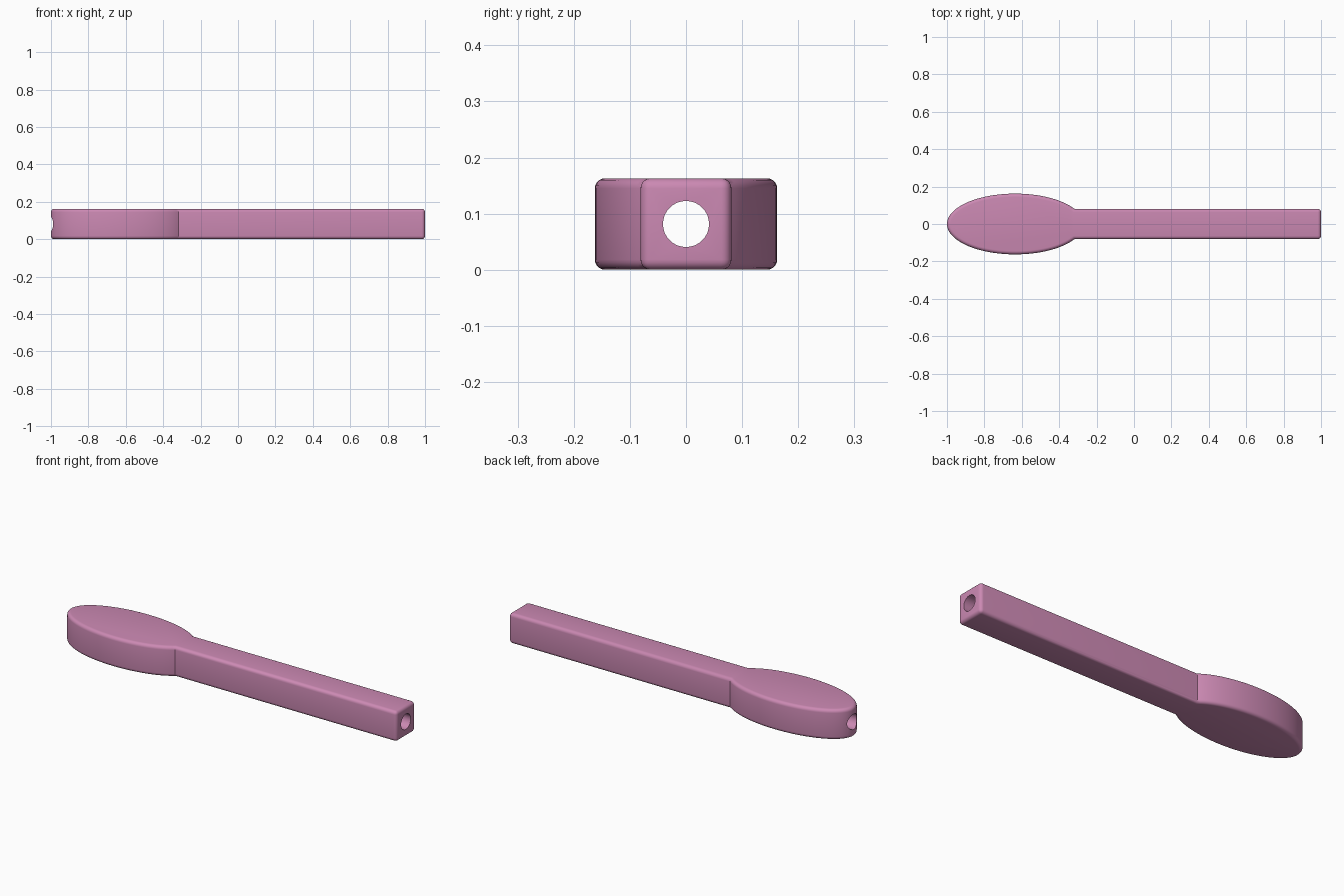
import bpy, bmesh, math

if "Cube" in bpy.data.objects:
    bpy.data.objects.remove(bpy.data.objects["Cube"])

RX, RY, CX = 0.365, 0.1625, -0.635   # paddle ellipse
HW, H, R = 0.081, 0.163, 0.018       # handle half width, height, edge radius

# Outline: handle end corners plus the ellipse arc running round the paddle
a0 = math.asin(HW / RY)
N = 96
outline = [(1.0, -HW), (1.0, HW)]
for i in range(N + 1):
    a = a0 + (2 * math.pi - 2 * a0) * i / N
    outline.append((CX + RX * math.cos(a), RY * math.sin(a)))

# Extrude the outline and round its rims and the handle end
bm = bmesh.new()
base = bm.faces.new([bm.verts.new((x, y, 0)) for x, y in outline])
ext = bmesh.ops.extrude_face_region(bm, geom=[base])
bmesh.ops.translate(bm, vec=(0, 0, H),
                    verts=[g for g in ext["geom"] if isinstance(g, bmesh.types.BMVert)])
bmesh.ops.recalc_face_normals(bm, faces=bm.faces)
rims = [e for e in bm.edges
        if abs(e.verts[0].co.z - e.verts[1].co.z) < 1e-5
        or min(v.co.x for v in e.verts) > 0.99]
bmesh.ops.bevel(bm, geom=rims, offset=R, offset_type='OFFSET',
                segments=5, profile=0.5, affect='EDGES')
mesh = bpy.data.meshes.new("paddle_with_handle")
bm.to_mesh(mesh)
bm.free()
body = bpy.data.objects.new("paddle_with_handle", mesh)
bpy.context.collection.objects.link(body)

# Round bore along the full length
bpy.ops.mesh.primitive_cylinder_add(vertices=64, radius=0.041, depth=2.4,
                                    location=(0, 0, H / 2),
                                    rotation=(0, math.pi / 2, 0))
cutter = bpy.context.object
cutter.name = "bore_cutter"
cutter.hide_render = True
bore = body.modifiers.new("bore", 'BOOLEAN')
bore.operation = 'DIFFERENCE'
bore.solver = 'EXACT'
bore.object = cutter
bpy.ops.object.select_all(action='DESELECT')
body.select_set(True)
bpy.context.view_layer.objects.active = body
bpy.ops.object.modifier_apply(modifier="bore")
bpy.data.objects.remove(cutter)

# Pink surface, smooth with sharp neck and bore edges
mat = bpy.data.materials.new("pink")
mat.diffuse_color = (0.60, 0.25, 0.45, 1)
mat.use_nodes = True
mat.node_tree.nodes["Principled BSDF"].inputs["Base Color"].default_value = mat.diffuse_color
body.data.materials.clear()
body.data.materials.append(mat)
bpy.ops.object.shade_smooth_by_angle(angle=math.radians(30))
